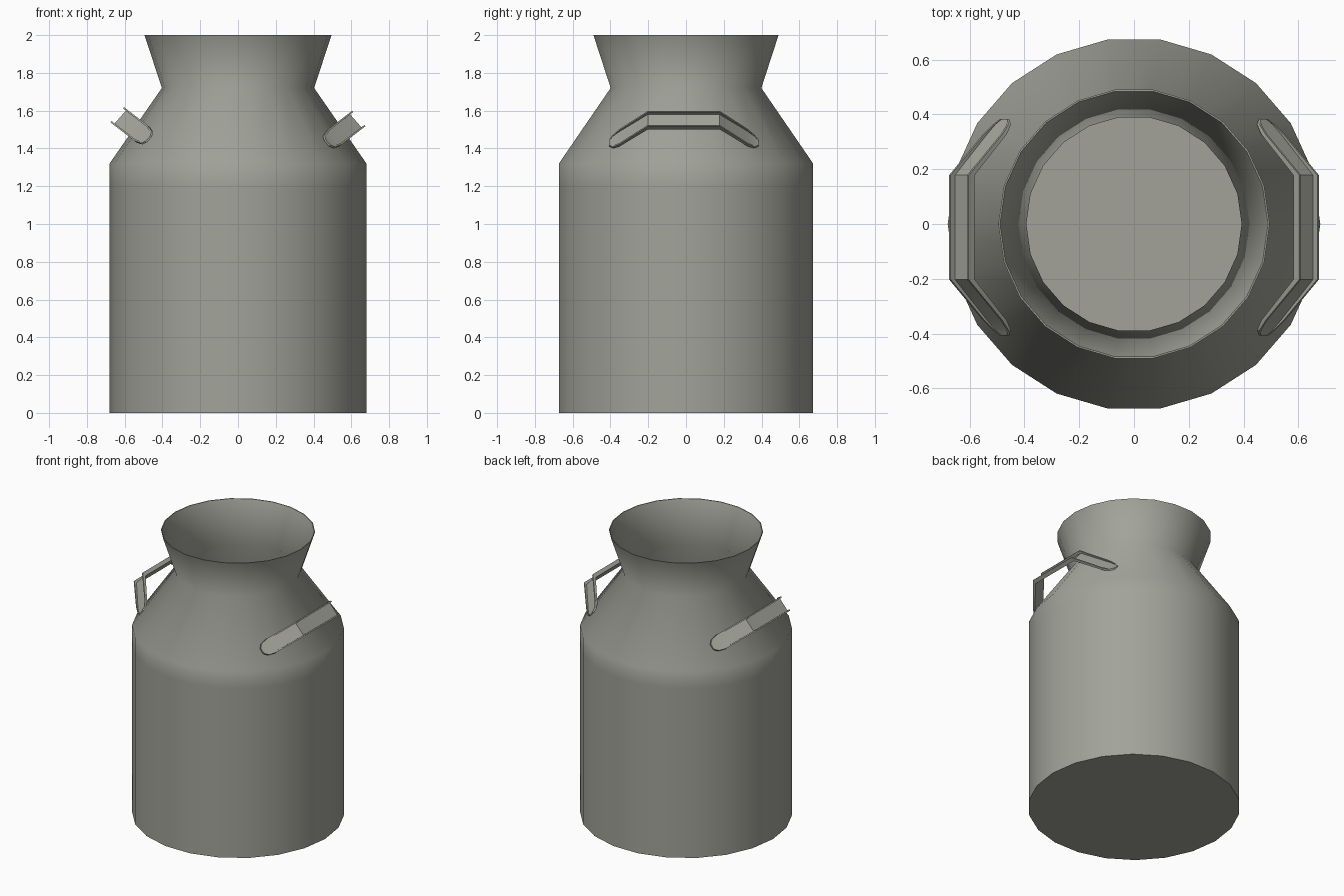
import bpy, bmesh, math
from mathutils import Vector

if "Cube" in bpy.data.objects:
    bpy.data.objects.remove(bpy.data.objects["Cube"])

SIDES = 22

metal = bpy.data.materials.new("dull_grey_metal")
metal.diffuse_color = (0.36, 0.365, 0.32, 1)
metal.use_nodes = True
metal.node_tree.nodes["Principled BSDF"].inputs["Base Color"].default_value = metal.diffuse_color


def make_object(name, bm, angle):
    bmesh.ops.recalc_face_normals(bm, faces=bm.faces)
    mesh = bpy.data.meshes.new(name)
    bm.to_mesh(mesh)
    bm.free()
    mesh.materials.append(metal)
    obj = bpy.data.objects.new(name, mesh)
    bpy.context.collection.objects.link(obj)
    bpy.ops.object.select_all(action='DESELECT')
    obj.select_set(True)
    bpy.context.view_layer.objects.active = obj
    bpy.ops.object.shade_smooth_by_angle(angle=math.radians(angle))
    return obj


def lathe(name, profile):
    """Spin a (radius, height) profile; radius 0 closes it at the axis."""
    bm = bmesh.new()
    rings = []
    for r, z in profile:
        if r == 0:
            rings.append([bm.verts.new((0, 0, z))] * SIDES)
        else:
            rings.append([bm.verts.new((r * math.cos(a), r * math.sin(a), z))
                          for a in (2 * math.pi * i / SIDES for i in range(SIDES))])
    for low, high in zip(rings, rings[1:]):
        for i in range(SIDES):
            j = (i + 1) % SIDES
            corners = [low[i], low[j], high[j], high[i]]
            bm.faces.new(list(dict.fromkeys(corners)))
    return make_object(name, bm, 62)


# Open can: outer wall from base to flared rim, then the thin inner wall and floor
lathe("can_body", [
    (0, 0), (0.68, 0), (0.68, 1.2), (0.68, 1.32), (0.403, 1.72), (0.495, 2.0),
    (0.489, 2.0), (0.393, 1.72), (0.668, 1.315), (0.668, 0.01), (0, 0.01)])


def handle(name, side):
    """Bent strip with raised lips, swept along y between two rounded end tabs."""
    out = Vector((0.79, 0, 0.61))
    across = Vector((0.66, 0, -0.75))
    end, mid = Vector((0.482, 0, 1.437)), Vector((0.622, 0, 1.545))
    # (y, share of the way from shoulder to grip, half width, lip height)
    half = [(0.395, -0.06, 0.02, 0.004), (0.375, 0.0, 0.043, 0.006),
            (0.34, 0.16, 0.054, 0.014), (0.19, 1.0, 0.054, 0.022)]
    stations = half + [(-y, t, w, h) for y, t, w, h in reversed(half)]
    bm = bmesh.new()
    rings = []
    for y, t, w, h in stations:
        base = end.lerp(mid, t) + Vector((0, y - 0.012, 0))
        section = [(-w, -0.006), (w, -0.006), (w, h), (w - 0.009, h),
                   (w - 0.009, 0.002), (0.009 - w, 0.002), (0.009 - w, h), (-w, h)]
        ring = []
        for a, o in section:
            p = base + across * a + out * o
            ring.append(bm.verts.new((p.x * side, p.y, p.z)))
        rings.append(ring)
    for r1, r2 in zip(rings, rings[1:]):
        for i in range(8):
            j = (i + 1) % 8
            bm.faces.new((r1[i], r1[j], r2[j], r2[i]))
    bm.faces.new(rings[0])
    bm.faces.new(rings[-1])
    return make_object(name, bm, 25)


# Carrying handles on both shoulders
handle("right_handle", 1)
handle("left_handle", -1).location.z = 0.02
